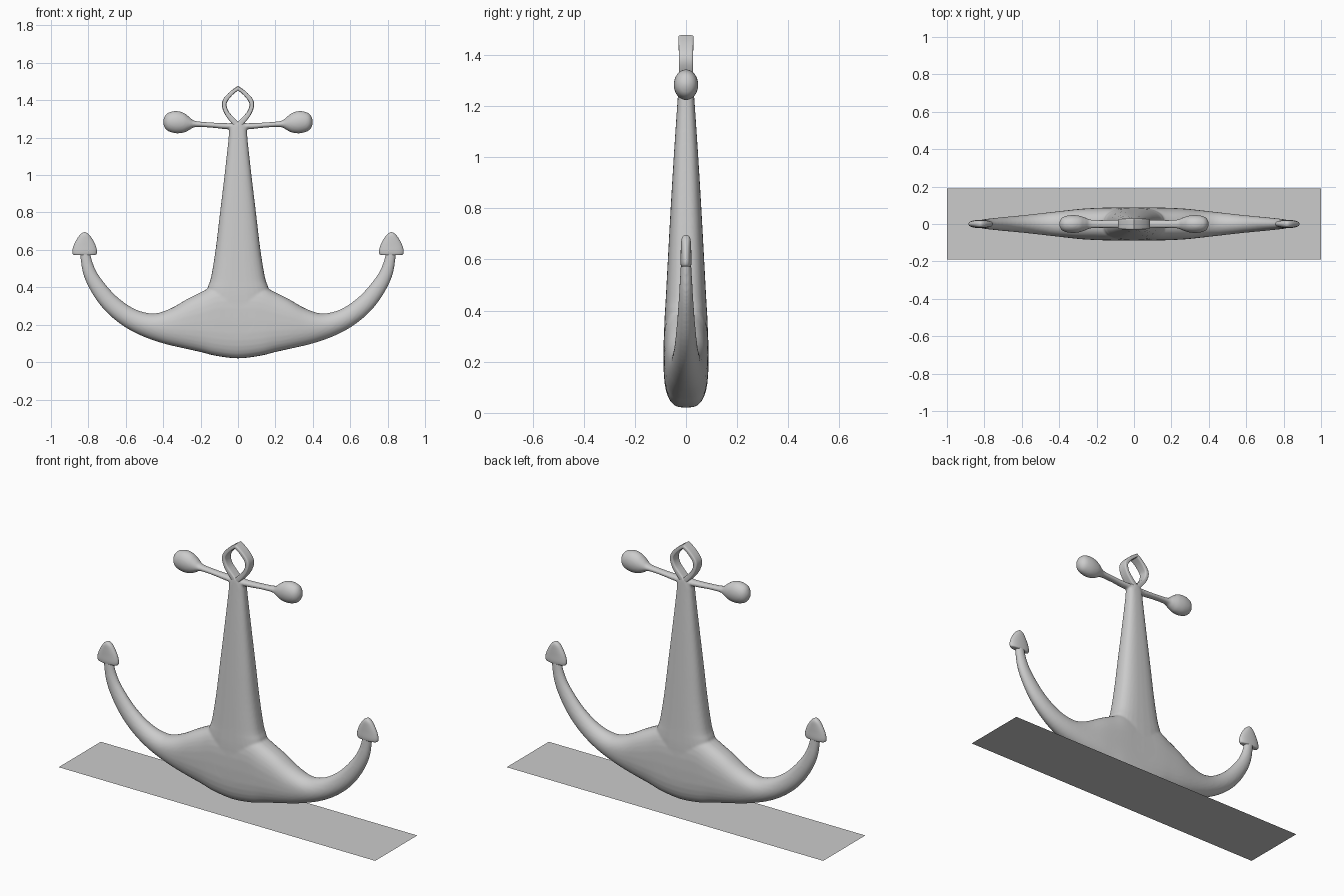
import bpy, bmesh
from math import cos, sin, tau

if "Cube" in bpy.data.objects:
    bpy.data.objects.remove(bpy.data.objects["Cube"])


def spline(rows, steps):
    """Catmull-Rom interpolation through rows of numbers."""
    out = []
    for i in range(len(rows) - 1):
        a, b, c, d = (rows[max(0, min(len(rows) - 1, i + k))] for k in (-1, 0, 1, 2))
        for s in range(steps):
            t = s / steps
            out.append([0.5 * (2 * q + (r - p) * t + (2 * p - 5 * q + 4 * r - u) * t * t
                               + (3 * q - p - 3 * r + u) * t ** 3)
                        for p, q, r, u in zip(a, b, c, d)])
    return out + [list(rows[-1])]


def loft(bm, rows, steps=4, n=32):
    """Row = x1, z1, x2, z2 (section ends in the front plane), half depth, squareness."""
    rings = []
    for x1, z1, x2, z2, hy, e in spline(rows, steps):
        ring = []
        for k in range(n):
            c, s = cos(tau * k / n), sin(tau * k / n)
            u = (1 + abs(c) ** (2 / e) * (1 if c > 0 else -1)) / 2
            y = hy * abs(s) ** (2 / e) * (1 if s > 0 else -1)
            ring.append(bm.verts.new((x1 + (x2 - x1) * u, y, z1 + (z2 - z1) * u)))
        rings.append(ring)
    for a, b in zip(rings, rings[1:]):
        for k in range(n):
            bm.faces.new((a[k], a[k - 1], b[k - 1], b[k]))
    bm.faces.new(rings[0])
    bm.faces.new(rings[-1][::-1])


def finish(bm, name, angle=0.8):
    bmesh.ops.recalc_face_normals(bm, faces=bm.faces)
    me = bpy.data.meshes.new(name)
    bm.to_mesh(me)
    bm.free()
    ob = bpy.data.objects.new(name, me)
    bpy.context.collection.objects.link(ob)
    bpy.ops.object.select_all(action='DESELECT')
    ob.select_set(True)
    bpy.context.view_layer.objects.active = ob
    bpy.ops.object.shade_smooth_by_angle(angle=angle)
    return ob


def both_sides(rows):
    """Extend right-side rows across x = 0."""
    return [(-r[0], r[1], -r[2], *r[3:]) for r in rows[:0:-1]] + rows


# Body: curved arms, shank and stock bar, blended together
body = bmesh.new()
arm = [(0, .02, 0, .42, .088, 3), (.12, .034, .11, .415, .088, 3),
       (.20, .054, .19, .378, .086, 2.7), (.30, .076, .27, .338, .081, 2.5),
       (.41, .103, .36, .287, .070, 2.2), (.53, .147, .45, .26, .058, 2),
       (.63, .205, .55, .283, .047, 2), (.72, .285, .65, .352, .038, 2),
       (.79, .385, .735, .45, .030, 2), (.83, .48, .773, .52, .025, 2),
       (.846, .59, .792, .59, .02, 2)]
loft(body, both_sides(arm))
shank = [(.10, .10, .078), (.15, .2, .088), (.17, .34, .085), (.162, .40, .082),
         (.145, .45, .079), (.12, .6, .071), (.096, .8, .060), (.072, 1.0, .048),
         (.052, 1.18, .036), (.046, 1.25, .031), (.03, 1.285, .028)]
loft(body, [(-w, z, w, z, y, 2.7) for w, z, y in shank])
bar = [(0, 1.262, .016, .025), (.07, 1.262, .016, .024), (.15, 1.268, .014, .022),
       (.23, 1.273, .017, .024), (.26, 1.276, .035, .034), (.29, 1.280, .053, .044),
       (.33, 1.283, .060, .048), (.37, 1.284, .051, .042), (.39, 1.284, .034, .028),
       (.40, 1.284, .008, .008)]
loft(body, both_sides([(x, z - h, x, z + h, y, 2) for x, z, h, y in bar]))
ob = finish(body, "anchor_body")
remesh = ob.modifiers.new("Blend", 'REMESH')
remesh.mode = 'VOXEL'
remesh.voxel_size = 0.006
remesh.use_smooth_shade = True
smooth = ob.modifiers.new("Smooth", 'SMOOTH')
smooth.factor = 0.5
smooth.iterations = 6

# Pointed flukes at the arm tips
for side, label in ((-1, "left"), (1, "right")):
    bm = bmesh.new()
    tip = [(.050, .572, .016), (.062, .576, .020), (.066, .592, .022), (.060, .62, .021),
           (.046, .65, .020), (.028, .677, .018), (.012, .691, .012), (.002, .695, .004)]
    loft(bm, [(side * .82 - w, z, side * .82 + w, z, y, 2.2) for w, z, y in tip])
    finish(bm, label + "_fluke")

# Teardrop loop on top
loop = [(0, 1.452, 0, 1.477, .03, 5), (.030, 1.428, .042, 1.447, .029, 5),
        (.056, 1.395, .078, 1.407, .028, 5), (.061, 1.37, .086, 1.37, .028, 5),
        (.048, 1.337, .070, 1.325, .028, 5), (.022, 1.308, .045, 1.29, .028, 5),
        (0, 1.285, .02, 1.262, .028, 5)]
for side, label in ((-1, "left"), (1, "right")):
    bm = bmesh.new()
    loft(bm, [(side * r[0], r[1], side * r[2], *r[3:]) for r in loop])
    bmesh.ops.delete(bm, geom=[f for f in bm.faces if len(f.verts) > 4], context='FACES_ONLY')
    finish(bm, label + "_loop_half")

# Flat base sheet
bm = bmesh.new()
vs = [bm.verts.new((x, y, 0)) for x, y in ((-1, -.19), (1, -.19), (1, .19), (-1, .19))]
bm.faces.new(vs)
finish(bm, "base_sheet")
